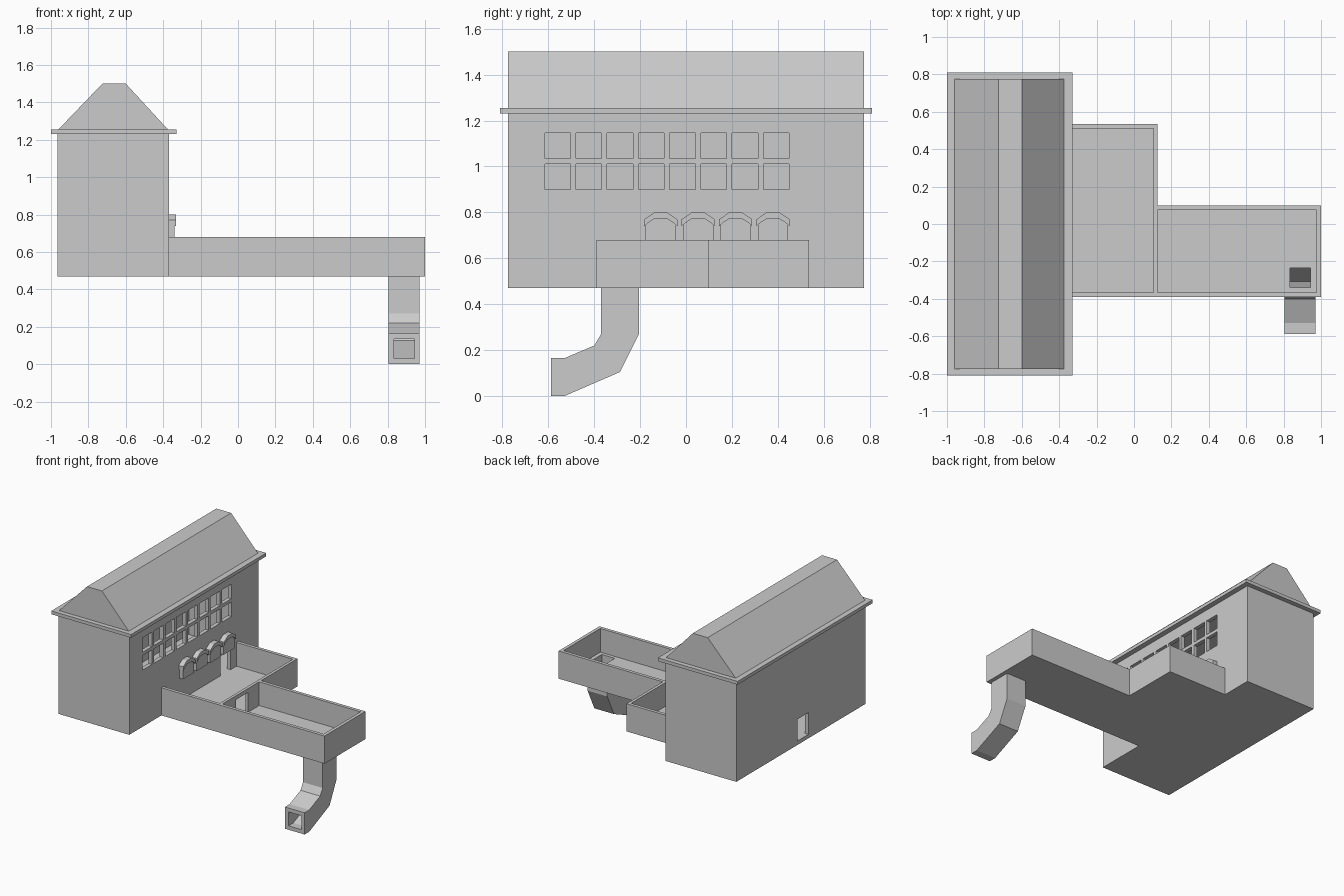
import bpy, bmesh
from mathutils import Vector

if "Cube" in bpy.data.objects:
    bpy.data.objects.remove(bpy.data.objects["Cube"])


def make(name, bm):
    bmesh.ops.recalc_face_normals(bm, faces=bm.faces)
    me = bpy.data.meshes.new(name)
    bm.to_mesh(me)
    bm.free()
    ob = bpy.data.objects.new(name, me)
    bpy.context.collection.objects.link(ob)
    return ob


def extrude_into(bm, pts, vec):
    f = bm.faces.new([bm.verts.new(p) for p in pts])
    r = bmesh.ops.extrude_face_region(bm, geom=[f])
    vs = [g for g in r["geom"] if isinstance(g, bmesh.types.BMVert)]
    bmesh.ops.translate(bm, verts=vs, vec=Vector(vec))


def prism(name, pts, vec):
    bm = bmesh.new()
    extrude_into(bm, pts, vec)
    return make(name, bm)


def boxes(name, items):
    """Each item is (x0, x1, y0, y1, z0, z1)."""
    bm = bmesh.new()
    for x0, x1, y0, y1, z0, z1 in items:
        extrude_into(bm, [(x0, y0, z0), (x1, y0, z0), (x1, y1, z0), (x0, y1, z0)],
                     (0, 0, z1 - z0))
    return make(name, bm)


def cut(ob, items):
    cutter = boxes("cutter", items)
    cutter.hide_render = True
    m = ob.modifiers.new("cut", "BOOLEAN")
    m.operation, m.solver, m.object = "DIFFERENCE", "EXACT", cutter
    dg = bpy.context.evaluated_depsgraph_get()
    me = bpy.data.meshes.new_from_object(ob.evaluated_get(dg))
    ob.modifiers.clear()
    ob.data = me
    bpy.data.objects.remove(cutter)


# Hollow main building with windows and doors
house = boxes("house_walls", [(-0.965, -0.37, -0.775, 0.775, 0.47, 1.235)])
cut(house, [(-0.935, -0.40, -0.745, 0.745, 0.50, 1.215)])
openings = [(-0.42, -0.35, -0.615 + i * 0.136, -0.503 + i * 0.136, z, z + 0.11)
            for i in range(8) for z in (0.90, 1.035)]
openings.append((-0.42, -0.35, 0.32, 0.44, 0.50, 0.65))
openings.append((-0.98, -0.92, -0.09, 0.04, 0.50, 0.665))
cut(house, openings)

# Eave slab and truncated gable roof
boxes("eave_slab", [(-1.0, -0.33, -0.81, 0.81, 1.23, 1.255)])
prism("roof", [(x, -0.775, z) for x, z in
               ((-0.965, 1.25), (-0.37, 1.25), (-0.60, 1.50), (-0.725, 1.50))], (0, 1.55, 0))

# Walled yard and narrower run
yard = prism("yard_and_run", [(x, y, 0.47) for x, y in
             ((-0.37, -0.39), (1.0, -0.39), (1.0, 0.10), (0.125, 0.10),
              (0.125, 0.535), (-0.37, 0.535))], (0, 0, 0.21))
cut(yard, [(-0.40, 0.103, -0.365, 0.51, 0.50, 0.75),
           (0.125, 0.975, -0.365, 0.075, 0.50, 0.75)])
cut(yard, [(0.09, 0.14, -0.20, -0.06, 0.50, 0.65),
           (0.835, 0.945, -0.34, -0.235, 0.40, 0.55)])

# Four arched panels with hoods over the yard
half_out = [(0.072, 0.74), (0.072, 0.77), (0.028, 0.80)]
half_in = [(0.028, 0.772), (0.055, 0.755)]
for i in range(4):
    c = -0.11 + i * 0.163
    hood = (half_out + [(-y, z) for y, z in reversed(half_out)]
            + [(-y, z) for y, z in reversed(half_in)] + half_in)
    prism(f"arch_hood_{i + 1}", [(-0.375, c + y, z) for y, z in hood], (0.043, 0, 0))
    panel = [(0.066, 0.67), (0.066, 0.745), (0.055, 0.757), (0.028, 0.775)]
    panel += [(-y, z) for y, z in reversed(panel)]
    prism(f"arch_panel_{i + 1}", [(-0.375, c + y, z) for y, z in panel], (0.036, 0, 0))

# Hollow bent chute: (front/upper edge, back/lower edge) per station in y, z
stations = [((-0.37, 0.47), (-0.205, 0.47)), ((-0.37, 0.27), (-0.205, 0.27)),
            ((-0.40, 0.22), (-0.287, 0.105)), ((-0.53, 0.165), (-0.53, 0.0)),
            ((-0.587, 0.165), (-0.587, 0.0))]
bm = bmesh.new()
outer, inner = [], []
for a, b in stations:
    a, b = Vector(a), Vector(b)
    for rings, t, x0, x1 in ((outer, 0.0, 0.805, 0.97), (inner, 0.18, 0.835, 0.945)):
        p, q = a.lerp(b, t), b.lerp(a, t)
        rings.append([bm.verts.new(v) for v in
                      ((x0, *p), (x1, *p), (x1, *q), (x0, *q))])
for k in range(4):
    n = (k + 1) % 4
    for rings in (outer, inner):
        for r, s in zip(rings, rings[1:]):
            bm.faces.new((r[k], r[n], s[n], s[k]))
    for e in (0, -1):
        bm.faces.new((outer[e][k], outer[e][n], inner[e][n], inner[e][k]))
make("chute", bm)
